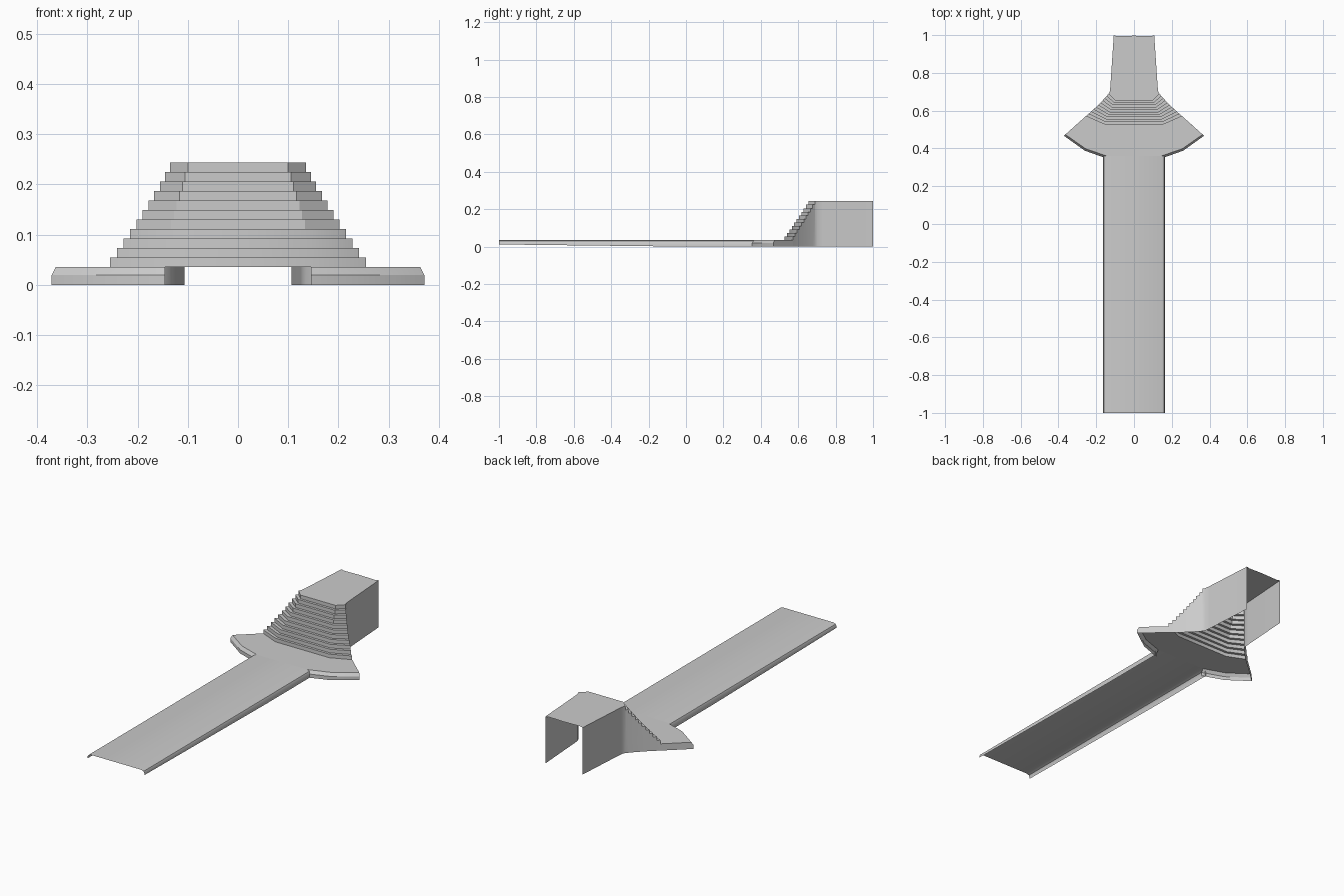
import bpy, bmesh, math
from mathutils import Vector

if "Cube" in bpy.data.objects:
    bpy.data.objects.remove(bpy.data.objects["Cube"])

TOP, LIP, ROOF = 0.035, 0.019, 0.243
STEPS = 11
RISE = (ROOF - TOP) / STEPS
UP, OUT, FRONT = (0, 0, 1), (1, 0.3, 0), (0, -1, 0.2)


def shell(name, faces):
    """Open right-hand surface, faces given as (points, outward hint), mirrored in x."""
    bm = bmesh.new()
    for pts, hint in faces:
        f = bm.faces.new([bm.verts.new(p) for p in pts])
        f.normal_update()
        if f.normal.dot(Vector(hint)) < 0:
            f.normal_flip()
        f.smooth = True
    bmesh.ops.remove_doubles(bm, verts=bm.verts, dist=0.0005)
    me = bpy.data.meshes.new(name)
    bm.to_mesh(me)
    bm.free()
    me.set_sharp_from_angle(angle=math.radians(30))
    ob = bpy.data.objects.new(name, me)
    bpy.context.collection.objects.link(ob)
    m = ob.modifiers.new("mirror", "MIRROR")
    m.merge_threshold = 0.0005
    return ob


def at(p, z):
    return (p[0], p[1], z)


def wall(a, b, z0, z1, hint):
    return ([at(a, z0), at(b, z0), at(b, z1), at(a, z1)], hint)


# walkway: flat deck with rounded shoulders and low skirts
faces = []
stations = [(-1, 0.012), (-0.86, 0.01), (0, 0), (0.36, 0)]
for (y0, b0), (y1, b1) in zip(stations, stations[1:]):
    def section(y, b):
        return [(0, y, TOP), (0.145, y, TOP), (0.158, y, 0.030), (0.163, y, 0.021), (0.163, y, b)]
    s0, s1 = section(y0, b0), section(y1, b1)
    for i in range(4):
        faces.append(([s0[i], s0[i + 1], s1[i + 1], s1[i]], (1, 0, 1)))
shell("walkway", faces)

# stair nosing lines: centre point, bend, and outer end for each level
levels = []
for i in range(STEPS):
    t = i / (STEPS - 1)
    y = 0.525 + 0.128 * t
    xe = 0.255 - 0.12 * t - 0.02 * t * (1 - t)
    levels.append([(0, y + 0.002), (0.155 - 0.055 * t, y + 0.002), (xe, 0.571 + 0.118 * t)])

# landing with flared wings and a bevelled front lip
outer = [(0.145, 0.347), (0.26, 0.388), (0.371, 0.467)]
inner = [(0.145, 0.36), (0.257, 0.399), (0.363, 0.474)]
faces = [([at(p, TOP) for p in [(0, 0.36)] + inner + levels[0][::-1]], UP)]
for i in range(2):
    faces.append(wall(outer[i], outer[i + 1], 0, LIP, FRONT))
    faces.append(([at(outer[i], LIP), at(outer[i + 1], LIP),
                   at(inner[i + 1], TOP), at(inner[i], TOP)], FRONT))
end = levels[0][2]
faces.append(([at(outer[2], 0), at(outer[2], LIP), at(inner[2], TOP), at(end, TOP), at(end, 0)], OUT))
shell("landing", faces)

# stairs: risers and treads, with the stepped side wall under their ends
stairs, sides = [], []
for i, lv in enumerate(levels):
    z = TOP + RISE * (i + 1)
    for j in range(2):
        stairs.append(wall(lv[j], lv[j + 1], z - RISE, z, FRONT))
    if i + 1 < STEPS:
        nx = levels[i + 1]
        for j in range(2):
            stairs.append(([at(p, z) for p in (lv[j], lv[j + 1], nx[j + 1], nx[j])], UP))
        sides.append(wall(lv[2], nx[2], 0, z, OUT))
shell("stairs", stairs)

# tall side walls running to the open back
plan = [levels[-1][2], (0.128, 0.703), (0.125, 0.73), (0.107, 1.0)]
for a, b in zip(plan, plan[1:]):
    sides.append(wall(a, b, 0, ROOF, OUT))
shell("side_walls", sides)

# upper platform
rim = levels[-1] + plan[1:] + [(0.09, 0.994), (0, 0.997)]
shell("upper_platform", [([at(p, ROOF) for p in rim], UP)])
